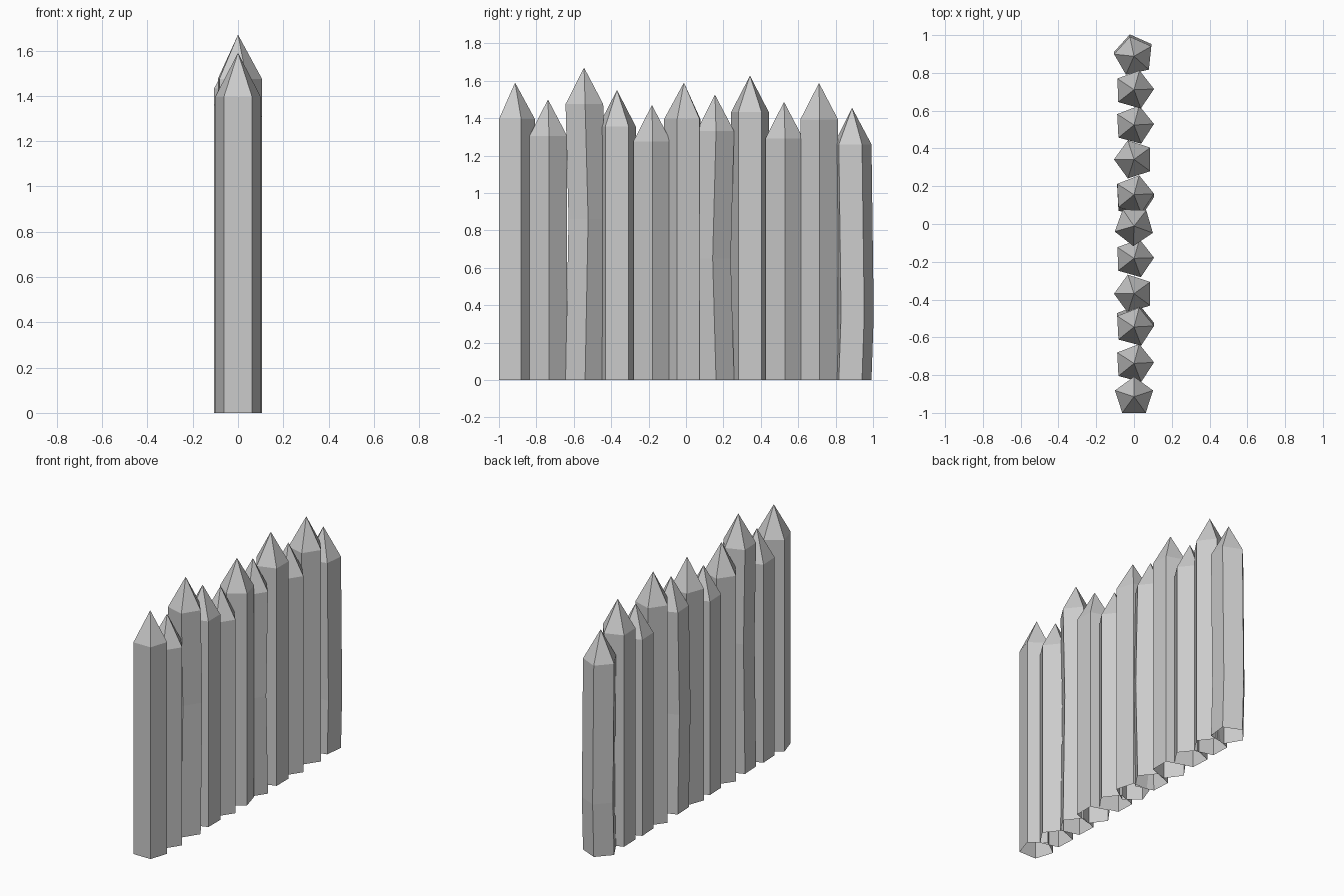
import bpy
import bmesh
from math import cos, sin, radians

if "Cube" in bpy.data.objects:
    bpy.data.objects.remove(bpy.data.objects["Cube"])

SIDES = 5
RADIUS = 0.106
TIP = 0.195

# y position, tip height, rotation in degrees, optional bend (height, y shift)
STAKES = [
    (-0.914, 1.59, 18, None),
    (-0.738, 1.50, 3, None),
    (-0.545, 1.67, 3, (0.86, 0.016)),
    (-0.369, 1.55, 36, None),
    (-0.182, 1.47, 2, None),
    (-0.011, 1.59, 52, None),
    (0.155, 1.525, 3, (0.65, -0.018)),
    (0.342, 1.627, 36, None),
    (0.524, 1.487, 3, None),
    (0.711, 1.588, 2, None),
    (0.888, 1.455, 30, (0.35, 0.012)),
]


def make_stake(name, y, top, angle, bend):
    bm = bmesh.new()
    levels = [(0.0, 0.0), (top - TIP, 0.0)]
    if bend:
        levels.insert(1, bend)

    # pentagonal rings up the shaft, open at the foot
    rings = []
    for z, shift in levels:
        ring = []
        for i in range(SIDES):
            a = radians(angle + 360 / SIDES * i)
            ring.append(bm.verts.new((RADIUS * cos(a), RADIUS * sin(a) + shift, z)))
        rings.append(ring)
    apex = bm.verts.new((0, 0, top))

    # shaft walls and sharpened tip
    for i in range(SIDES):
        j = (i + 1) % SIDES
        for low, high in zip(rings, rings[1:]):
            bm.faces.new((low[i], low[j], high[j], high[i]))
        bm.faces.new((rings[-1][i], rings[-1][j], apex))

    mesh = bpy.data.meshes.new(name)
    bm.to_mesh(mesh)
    bm.free()
    obj = bpy.data.objects.new(name, mesh)
    obj.location.y = y
    bpy.context.collection.objects.link(obj)


# row of stakes forming the palisade
for n, stake in enumerate(STAKES, 1):
    make_stake(f"stake_{n:02d}", *stake)
